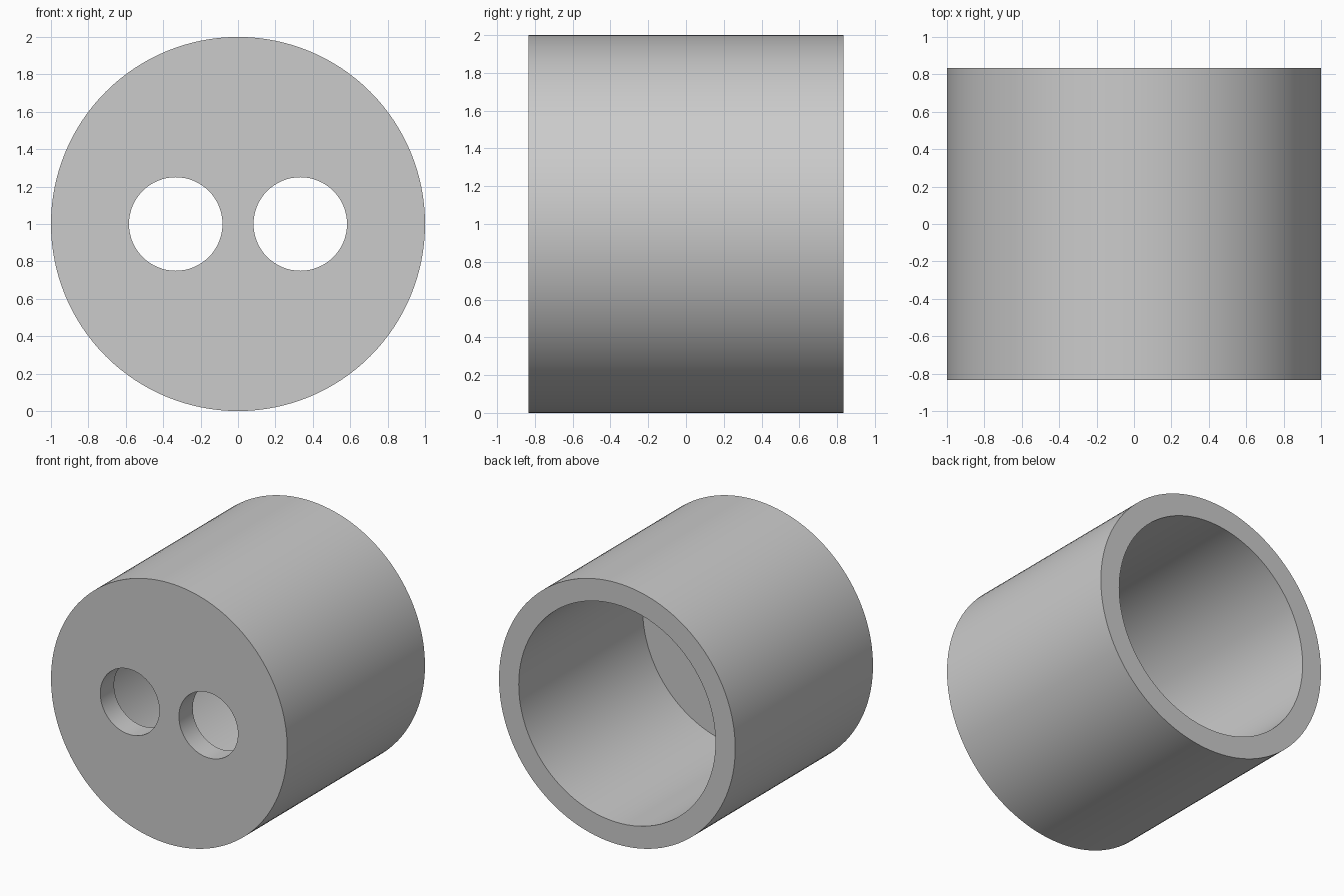
import bpy
import math

default = bpy.data.objects.get("Cube")
if default:
    bpy.data.objects.remove(default, do_unlink=True)

HALF_LENGTH = 0.833
RADIUS = 1.0
WALL = 0.167
HOLE_RADIUS = 0.25
HOLE_X = 0.333

grey = bpy.data.materials.new("plain_grey")
grey.use_nodes = True
colour = (0.6, 0.6, 0.6, 1)
grey.diffuse_color = colour
grey.node_tree.nodes["Principled BSDF"].inputs["Base Color"].default_value = colour


def cylinder(name, radius, y0, y1, x=0, sides=128):
    """Cylinder lying along y from y0 to y1, at the axis height."""
    bpy.ops.mesh.primitive_cylinder_add(
        vertices=sides, radius=radius, depth=y1 - y0,
        location=(x, (y0 + y1) / 2, RADIUS), rotation=(math.pi / 2, 0, 0))
    obj = bpy.context.object
    obj.name = name
    obj.data.materials.append(grey)
    return obj


# Outer body, closed at the front
body = cylinder("cup_body", RADIUS, -HALF_LENGTH, HALF_LENGTH)

# Wide bore from the back, and two round holes through the front wall
cutters = [cylinder("bore_cutter", RADIUS - WALL, -HALF_LENGTH + WALL, HALF_LENGTH + WALL)]
for side, x in (("left", HOLE_X), ("right", -HOLE_X)):
    cutters.append(cylinder(side + "_hole_cutter", HOLE_RADIUS, -1, 0, x, 64))

# Cut each opening, then drop its cutter
for cutter in cutters:
    cut = body.modifiers.new(cutter.name, "BOOLEAN")
    cut.operation = "DIFFERENCE"
    cut.solver = "EXACT"
    cut.object = cutter
    cutter.hide_render = True
    bpy.ops.object.select_all(action="DESELECT")
    body.select_set(True)
    bpy.context.view_layer.objects.active = body
    bpy.ops.object.modifier_apply(modifier=cut.name)
    bpy.data.objects.remove(cutter, do_unlink=True)

# Smooth curved walls with crisp rims
bpy.ops.object.shade_smooth_by_angle(angle=math.radians(30))
